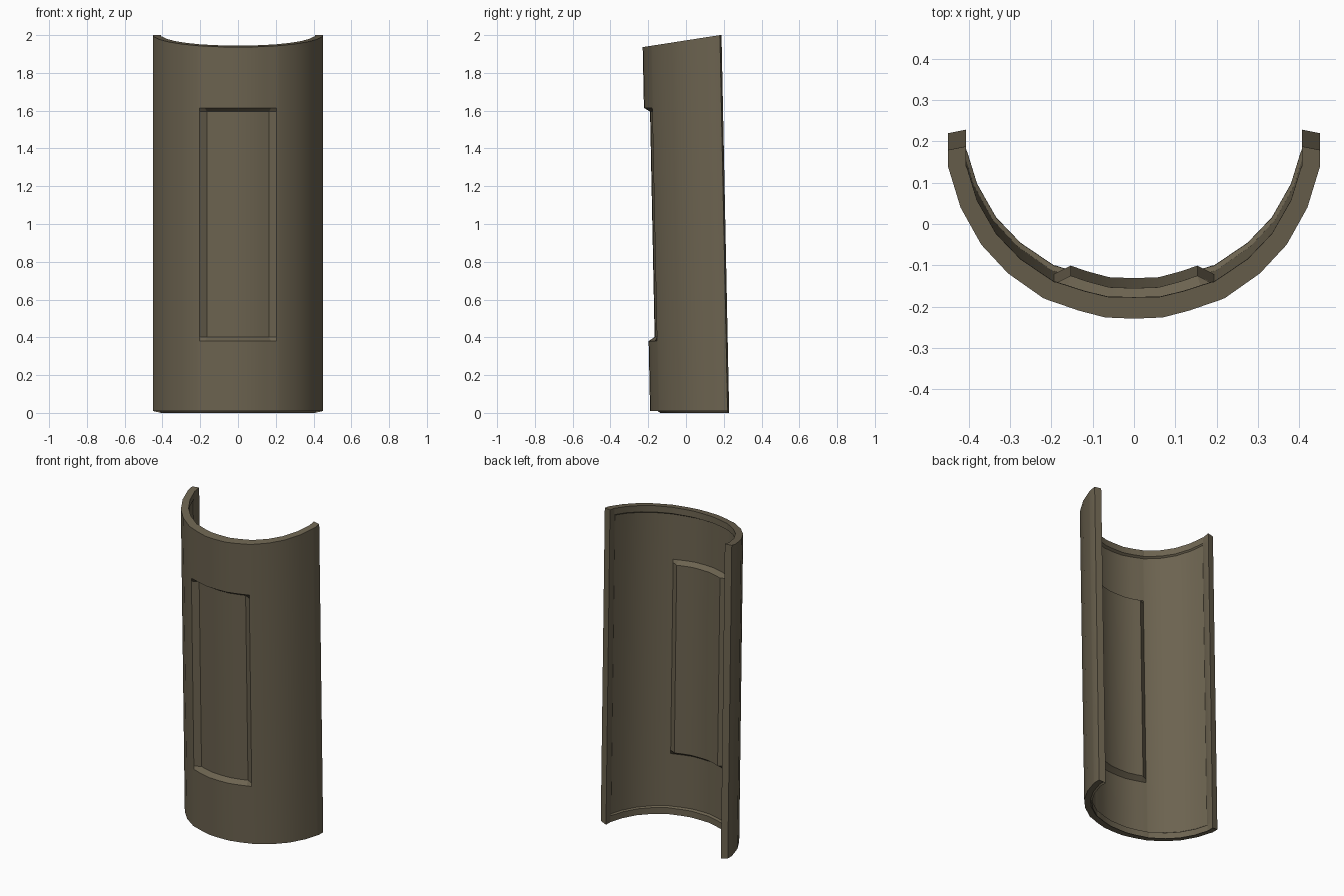
import bpy, bmesh, math
from mathutils import Vector

cube = bpy.data.objects.get("Cube")
if cube:
    bpy.data.objects.remove(cube, do_unlink=True)

# One olive-brown colour for the whole panel
olive = bpy.data.materials.new("olive_brown")
olive.use_nodes = True
colour = (0.150, 0.125, 0.080, 1)
olive.diffuse_color = colour
bsdf = next(n for n in olive.node_tree.nodes if n.type == "BSDF_PRINCIPLED")
bsdf.inputs["Base Color"].default_value = colour
bsdf.inputs["Roughness"].default_value = 0.7

# Half of the outer cross-section, from the middle to the free edge
half = [(0, -.23), (.07, -.227), (.135, -.21), (.175, -.196), (.205, -.186),
        (.22, -.18), (.305, -.12), (.37, -.05), (.42, .04), (.445, .122),
        (.45, .138), (.45, .18)]
profile = [Vector((-x, y)) for x, y in half[:0:-1]] + [Vector(p) for p in half]
last = len(profile) - 1

# Heights of the rows: rims at both ends, sunken field between
rows = [0, .04, .047, .38, .402, 1.595, 1.615, 1.953, 1.96, 2]
top = len(rows) - 1
FIELD_DEPTH, WALL, LEAN, SLOPE, LIP = .032, .035, .04, .155, .01


def inward(i):
    """Unit direction into the shell at a profile point."""
    a, b = profile[max(i - 1, 0)], profile[min(i + 1, last)]
    t = (b - a).normalized()
    return Vector((-t.y, t.x))


def is_rim(i, j):
    return j in (0, 1, top - 1, top) or i <= 1 or i >= last - 1


def in_field(i, j):
    return abs(profile[i].x) < .18 and .39 < rows[j] < 1.6


def place(i, j, depth, lift=0):
    """Point at a depth below the outer face, leaned and cut by the sloped top."""
    p = profile[i] + inward(i) * depth
    if i in (0, last):
        p.y += .2 * depth
    z = rows[j] + lift
    if z > 1.7:
        z += SLOPE * (p.y - .18)
    return (p.x, p.y + LEAN * (1 - z / 1.97), z)


def rim_thickness(i):
    return .052 - .02 * abs(profile[i].x)


bm = bmesh.new()
outer, inner = {}, {}
for i in range(last + 1):
    for j in range(top + 1):
        sink = FIELD_DEPTH if in_field(i, j) else 0
        outer[i, j] = bm.verts.new(place(i, j, sink, LIP if j == 0 else 0))
        thick = rim_thickness(i) if is_rim(i, j) else WALL + sink
        inner[i, j] = bm.verts.new(place(i, j, thick))

# Outer and inner skins
for i in range(last):
    for j in range(top):
        for skin in (outer, inner):
            bm.faces.new([skin[c] for c in ((i, j), (i + 1, j), (i + 1, j + 1), (i, j + 1))])

# Long free edges
for i in (0, last):
    for j in range(top):
        bm.faces.new((outer[i, j], outer[i, j + 1], inner[i, j + 1], inner[i, j]))

# Top edge, and bottom edge with a thin inner lip
lip = [bm.verts.new(place(i, 0, rim_thickness(i) * .8, LIP)) for i in range(last + 1)]
for i in range(last):
    bm.faces.new((outer[i, top], outer[i + 1, top], inner[i + 1, top], inner[i, top]))
    bm.faces.new((outer[i, 0], outer[i + 1, 0], lip[i + 1], lip[i]))
    bm.faces.new((lip[i], lip[i + 1], inner[i + 1, 0], inner[i, 0]))
for i in (0, last):
    bm.faces.new((outer[i, 0], lip[i], inner[i, 0]))

bmesh.ops.recalc_face_normals(bm, faces=bm.faces)
mesh = bpy.data.meshes.new("curved_panel")
bm.to_mesh(mesh)
bm.free()
mesh.materials.append(olive)
panel = bpy.data.objects.new("curved_panel", mesh)
bpy.context.collection.objects.link(panel)

bpy.ops.object.select_all(action="DESELECT")
panel.select_set(True)
bpy.context.view_layer.objects.active = panel
bpy.ops.object.shade_smooth_by_angle(angle=math.radians(25))
